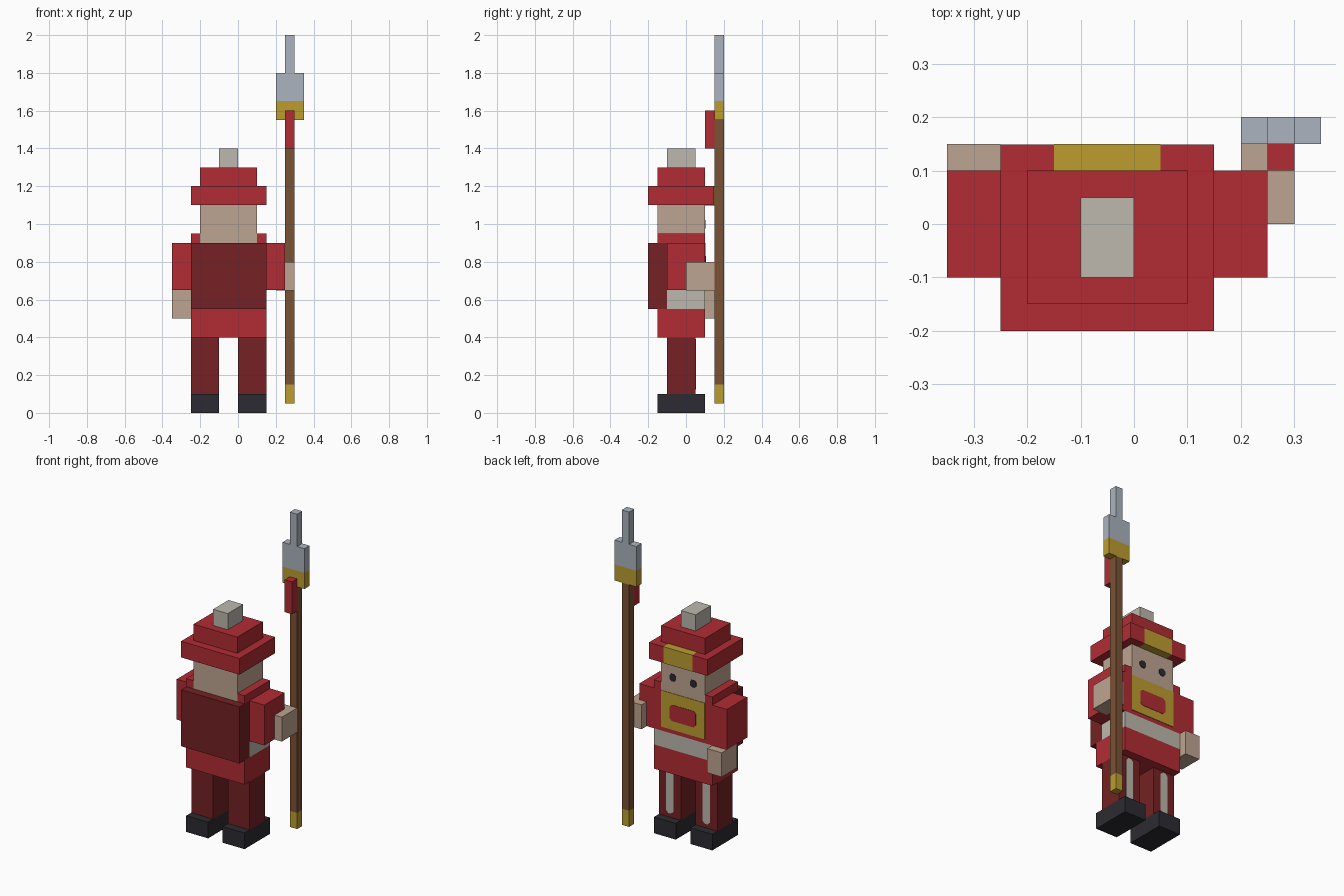
import bpy, bmesh

cube = bpy.data.objects.get("Cube")
if cube:
    bpy.data.objects.remove(cube, do_unlink=True)


def material(name, rgb):
    lin = [((c / 255 + 0.055) / 1.055) ** 2.4 for c in rgb] + [1.0]
    m = bpy.data.materials.new(name)
    m.use_nodes = True
    m.diffuse_color = lin
    m.node_tree.nodes["Principled BSDF"].inputs["Base Color"].default_value = lin
    return m


RED = material("coat_red", (178, 44, 52))
DARK = material("dark_red", (117, 33, 35))
SKIN = material("skin", (190, 165, 145))
PALE = material("pale_grey", (189, 185, 174))
GOLD = material("gold", (188, 157, 48))
STEEL = material("steel", (171, 180, 191))
WOOD = material("wood", (122, 82, 52))
BLACK = material("black", (43, 43, 50))


def finish(name, bm, mat):
    bmesh.ops.recalc_face_normals(bm, faces=bm.faces)
    me = bpy.data.meshes.new(name)
    bm.to_mesh(me)
    bm.free()
    me.materials.append(mat)
    ob = bpy.data.objects.new(name, me)
    bpy.context.collection.objects.link(ob)
    return ob


def box(name, mat, x, y, z):
    """Block spanning the given (min, max) ranges."""
    bm = bmesh.new()
    bmesh.ops.create_cube(bm, size=1)
    for v in bm.verts:
        v.co = [r[0] if c < 0 else r[1] for c, r in zip(v.co, (x, y, z))]
    return finish(name, bm, mat)


def plate(name, mat, x, z, y, cut=0.0, depth=0.003):
    """Thin painted plate facing +y, with corners cut off."""
    (x0, x1), (z0, z1) = x, z
    if cut:
        pts = [(x0 + cut, z0), (x1 - cut, z0), (x1, z0 + cut), (x1, z1 - cut),
               (x1 - cut, z1), (x0 + cut, z1), (x0, z1 - cut), (x0, z0 + cut)]
    else:
        pts = [(x0, z0), (x1, z0), (x1, z1), (x0, z1)]
    bm = bmesh.new()
    face = bm.faces.new([bm.verts.new((px, y - 0.002, pz)) for px, pz in pts])
    new = bmesh.ops.extrude_face_region(bm, geom=[face])["geom"]
    for v in new:
        if isinstance(v, bmesh.types.BMVert):
            v.co.y = y + depth
    return finish(name, bm, mat)


MID = -0.05  # centre line of the figure
WIDE = (-0.25, 0.15)
HEAD = (-0.2, 0.1)

# Legs, boots, leg stripes, shoulders and eyes, one per side
for side, s in (("right", -1), ("left", 1)):
    c = MID + s * 0.125
    leg_x = (c - 0.075, c + 0.075)
    box(side + "_leg", DARK, leg_x, (-0.1, 0.05), (0.1, 0.4))
    box(side + "_boot", BLACK, leg_x, (-0.15, 0.1), (0, 0.1))
    plate(side + "_leg_stripe", PALE, (c - 0.025, c + 0.025), (0.125, 0.39), 0.05, 0.015)
    sx = sorted((MID + s * 0.15, MID + s * 0.2))
    box(side + "_shoulder", RED, sx, (-0.15, 0.1), (0.9, 0.95))
    ax = sorted((MID + s * 0.2, MID + s * 0.3))
    box(side + "_arm", RED, ax, (-0.1, 0.1), (0.65, 0.9))
    e = MID + s * 0.07
    plate(side + "_eye", BLACK, (e - 0.022, e + 0.022), (0.975, 1.02), 0.1, 0.012)

# Body
box("coat_skirt", RED, WIDE, (-0.15, 0.1), (0.4, 0.55))
box("belt", PALE, WIDE, (-0.1, 0.1), (0.55, 0.65))
box("chest", RED, WIDE, (-0.1, 0.1), (0.65, 0.9))
box("cape", DARK, WIDE, (-0.2, -0.1), (0.55, 0.9))

# Hands
box("right_hand", SKIN, (-0.35, -0.25), (0, 0.15), (0.5, 0.65))
box("left_hand", SKIN, (0.2, 0.3), (0, 0.15), (0.649, 0.8))

# Head with beard and mouth
box("head", SKIN, HEAD, (-0.15, 0.1), (0.9, 1.1))
plate("beard", GOLD, HEAD, (0.675, 0.9), 0.1)
plate("mouth", RED, (MID - 0.09, MID + 0.09), (0.73, 0.83), 0.1, 0.015, 0.005)

# Hat
box("hat_brim", RED, WIDE, (-0.2, 0.149), (1.1, 1.2))
box("hat_badge", GOLD, (-0.15, 0.05), (0.1, 0.15), (1.099, 1.201))
box("hat_crown", RED, HEAD, (-0.15, 0.1), (1.2, 1.3))
box("hat_bobble", PALE, (-0.1, 0), (-0.1, 0.05), (1.3, 1.4))

# Spear
SHAFT, HEADW, SY = (0.25, 0.3), (0.2, 0.35), (0.15, 0.2)
box("spear_butt", GOLD, SHAFT, SY, (0.05, 0.15))
box("spear_shaft", WOOD, SHAFT, SY, (0.15, 1.55))
box("spear_collar", GOLD, HEADW, SY, (1.55, 1.65))
box("spear_blade", STEEL, HEADW, SY, (1.65, 1.8))
box("spear_tip", STEEL, SHAFT, SY, (1.8, 2.0))
box("spear_ribbon", RED, SHAFT, (0.1, 0.15), (1.4, 1.6))
